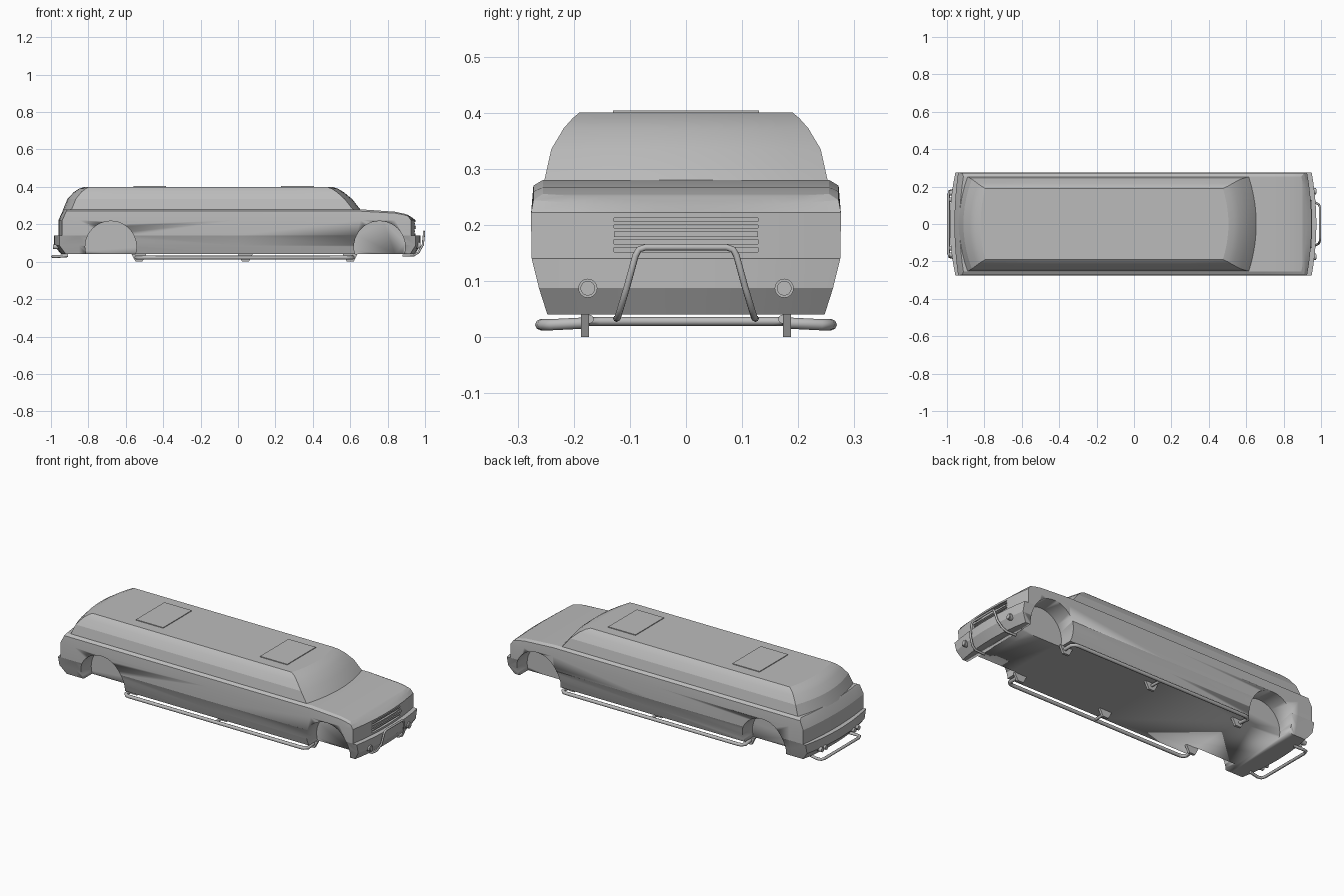
import bpy, bmesh, math
from mathutils import Matrix, Vector

cube = bpy.data.objects.get("Cube")
if cube:
    bpy.data.objects.remove(cube, do_unlink=True)

grey = bpy.data.materials.new("plain grey")
grey.use_nodes = True
grey.diffuse_color = (0.5, 0.5, 0.5, 1)
grey.node_tree.nodes["Principled BSDF"].inputs["Base Color"].default_value = (0.5, 0.5, 0.5, 1)


def activate(ob):
    bpy.ops.object.select_all(action="DESELECT")
    ob.select_set(True)
    bpy.context.view_layer.objects.active = ob


def make(name, bm, smooth=None):
    bmesh.ops.recalc_face_normals(bm, faces=bm.faces)
    me = bpy.data.meshes.new(name)
    bm.to_mesh(me)
    bm.free()
    ob = bpy.data.objects.new(name, me)
    bpy.context.collection.objects.link(ob)
    me.materials.append(grey)
    if smooth:
        activate(ob)
        bpy.ops.object.shade_smooth_by_angle(angle=math.radians(smooth))
    return ob


def box(name, lo, hi):
    lo, hi = Vector(lo), Vector(hi)
    bm = bmesh.new()
    bmesh.ops.create_cube(bm, size=1, matrix=Matrix.Translation((lo + hi) / 2) @ Matrix.Diagonal((*(hi - lo), 1)))
    return make(name, bm)


def cylinder(name, centre, axis, radius, depth, sides):
    bm = bmesh.new()
    turn = Matrix.Rotation(math.pi / 2, 4, "X" if axis == "y" else "Y")
    bmesh.ops.create_cone(bm, cap_ends=True, segments=sides, radius1=radius, radius2=radius,
                          depth=depth, matrix=Matrix.Translation(centre) @ turn)
    return make(name, bm, 30)


def tube(name, points, radius):
    cu = bpy.data.curves.new(name, "CURVE")
    cu.dimensions = "3D"
    cu.bevel_depth = radius
    cu.bevel_resolution = 2
    cu.use_fill_caps = True
    sp = cu.splines.new("POLY")
    sp.points.add(len(points) - 1)
    for p, co in zip(sp.points, points):
        p.co = (*co, 1)
    ob = bpy.data.objects.new(name, cu)
    bpy.context.collection.objects.link(ob)
    cu.materials.append(grey)
    activate(ob)
    bpy.ops.object.convert(target="MESH")
    bpy.ops.object.shade_smooth_by_angle(angle=math.radians(50))


def cut(ob, cutters):
    for c in cutters:
        c.hide_render = True
        mod = ob.modifiers.new("cut", "BOOLEAN")
        mod.operation = "DIFFERENCE"
        mod.solver = "EXACT"
        mod.object = c
        activate(ob)
        bpy.ops.object.modifier_apply(modifier=mod.name)
        bpy.data.objects.remove(c, do_unlink=True)


def plan_loft(name, levels, stations, height, smooth):
    """Stack plan outlines (z, rear x, front x, half width, rear bow, front bow)."""
    bm = bmesh.new()
    rings = []
    for z, xr, xf, w, br, bf in levels:
        steps = [i / 5 for i in range(6)]
        half = [(xf - bf * t * t, w * t) for t in steps]
        half += [(x, w) for x in stations]
        half += [(xr + br * t * t, w * t) for t in reversed(steps)]
        outline = half + [(x, -y) for x, y in half[-2:0:-1]]
        rings.append([bm.verts.new((x, y, height(x, z))) for x, y in outline])
    n = len(rings[0])
    for a, b in zip(rings, rings[1:]):
        for i in range(n):
            bm.faces.new((a[i], a[(i + 1) % n], b[(i + 1) % n], b[i]))
    for r in (rings[0], rings[-1]):
        for i in range(n // 2):
            strip = [r[i], r[i + 1], r[-i - 1], r[-i]]
            if i == 0:
                strip = [r[0], r[1], r[-1]]
            elif i == n // 2 - 1:
                strip = [r[i], r[i + 1], r[i + 2]]
            bm.faces.new(strip)
    return make(name, bm, smooth)


# Bonnet slope, pulling down the upper levels toward the nose
slope = [(0.655, 0), (0.84, 0.013), (0.9, 0.026), (0.955, 0.056)]


def bonnet(x, z):
    drop = 0
    for (xa, da), (xb, db) in zip(slope, slope[1:]):
        if x > xa:
            drop = da + (db - da) * min(1, (x - xa) / (xb - xa))
    return z - drop * max(0, z - 0.222) / 0.058


# Lower body with bumpers
body = plan_loft("lower_body", [
    (0.04, -0.945, 0.945, 0.247, 0.025, 0.025),
    (0.087, -0.985, 0.975, 0.262, 0.03, 0.025),
    (0.14, -0.985, 0.975, 0.275, 0.03, 0.025),
    (0.141, -0.96, 0.95, 0.2755, 0.02, 0.025),
    (0.222, -0.96, 0.95, 0.276, 0.02, 0.025),
    (0.27, -0.938, 0.935, 0.272, 0.02, 0.025),
    (0.28, -0.932, 0.92, 0.255, 0.02, 0.025)],
    [0.88, 0.84, 0.75, 0.655, 0, -0.85], bonnet, 15)

# Wheel arches and grille openings
cutters = [cylinder("arch_cutter", (x, s * 0.29, 0.08), "y", 0.137, 0.24, 40)
           for x in (-0.68, 0.757) for s in (-1, 1)]
slots = ((0.194, 0.212), (0.152, 0.174))
cutters += [box("slot_cutter", (0.933, -0.128, a), (1.1, 0.128, b)) for a, b in slots]
cut(body, cutters)
for a, b in slots:
    m = (a + b) / 2
    box("grille_slat", (0.925, -0.13, m - 0.003), (0.945, 0.13, m + 0.003))
box("grille_bar", (0.93, -0.128, 0.178), (0.953, 0.128, 0.188))

# Cabin
plan_loft("cabin", [
    (0.272, -0.938, 0.66, 0.254, 0.045, 0.04),
    (0.335, -0.912, 0.61, 0.24, 0.045, 0.04),
    (0.372, -0.878, 0.565, 0.218, 0.04, 0.036),
    (0.39, -0.85, 0.535, 0.202, 0.035, 0.033),
    (0.4, -0.82, 0.505, 0.19, 0.025, 0.03)],
    [0.3, 0, -0.5], lambda x, z: z, 18)

# Roof hatches
for x in (-0.473, 0.318):
    box("roof_hatch", (x - 0.087, -0.13, 0.398), (x + 0.087, 0.13, 0.404))

# Side step rails with hanging brackets
for s in (-1, 1):
    tube("side_rail", [(-0.54, s * 0.18, 0.025), (-0.545, s * 0.24, 0.022), (-0.53, s * 0.256, 0.022),
                       (-0.51, s * 0.259, 0.022), (0.58, s * 0.259, 0.022), (0.6, s * 0.256, 0.022),
                       (0.615, s * 0.24, 0.022), (0.61, s * 0.18, 0.025)], 0.01)
    tube("rail_strut", [(0.04, s * 0.18, 0.025), (0.04, s * 0.259, 0.022)], 0.008)
    for x in (-0.53, 0.04, 0.6):
        bm = bmesh.new()
        face = bm.faces.new([bm.verts.new((x + dx, s * 0.18 - 0.007, z)) for dx, z in
                             ((-0.04, 0.042), (-0.018, 0), (0.018, 0), (0.04, 0.042))])
        new = bmesh.ops.extrude_face_region(bm, geom=[face])["geom"]
        bmesh.ops.translate(bm, vec=(0, 0.014, 0), verts=[v for v in new if isinstance(v, bmesh.types.BMVert)])
        make("rail_bracket", bm)

# Front push bar and rear guard bar
side = [(0.88, 0.124, 0.033), (0.94, 0.122, 0.034), (0.965, 0.117, 0.05), (0.988, 0.105, 0.09),
        (0.994, 0.09, 0.145), (0.994, 0.084, 0.156), (0.994, 0.072, 0.16)]
tube("push_bar", side + [(x, -y, z) for x, y, z in reversed(side)], 0.006)
side = [(-0.91, 0.172, 0.032), (-0.965, 0.18, 0.028), (-0.985, 0.175, 0.028), (-0.992, 0.155, 0.028)]
tube("rear_guard_bar", side + [(x, -y, z) for x, y, z in reversed(side)], 0.008)

# Fog lamps and twin exhaust tips
for s in (-1, 1):
    cylinder("fog_lamp", (0.957, s * 0.175, 0.087), "x", 0.017, 0.03, 20)
    cylinder("fog_lens", (0.96, s * 0.175, 0.087), "x", 0.013, 0.03, 20)
    for y in (0.13, 0.165):
        cylinder("exhaust_tip", (-0.968, s * y, 0.08), "x", 0.013, 0.04, 16)
